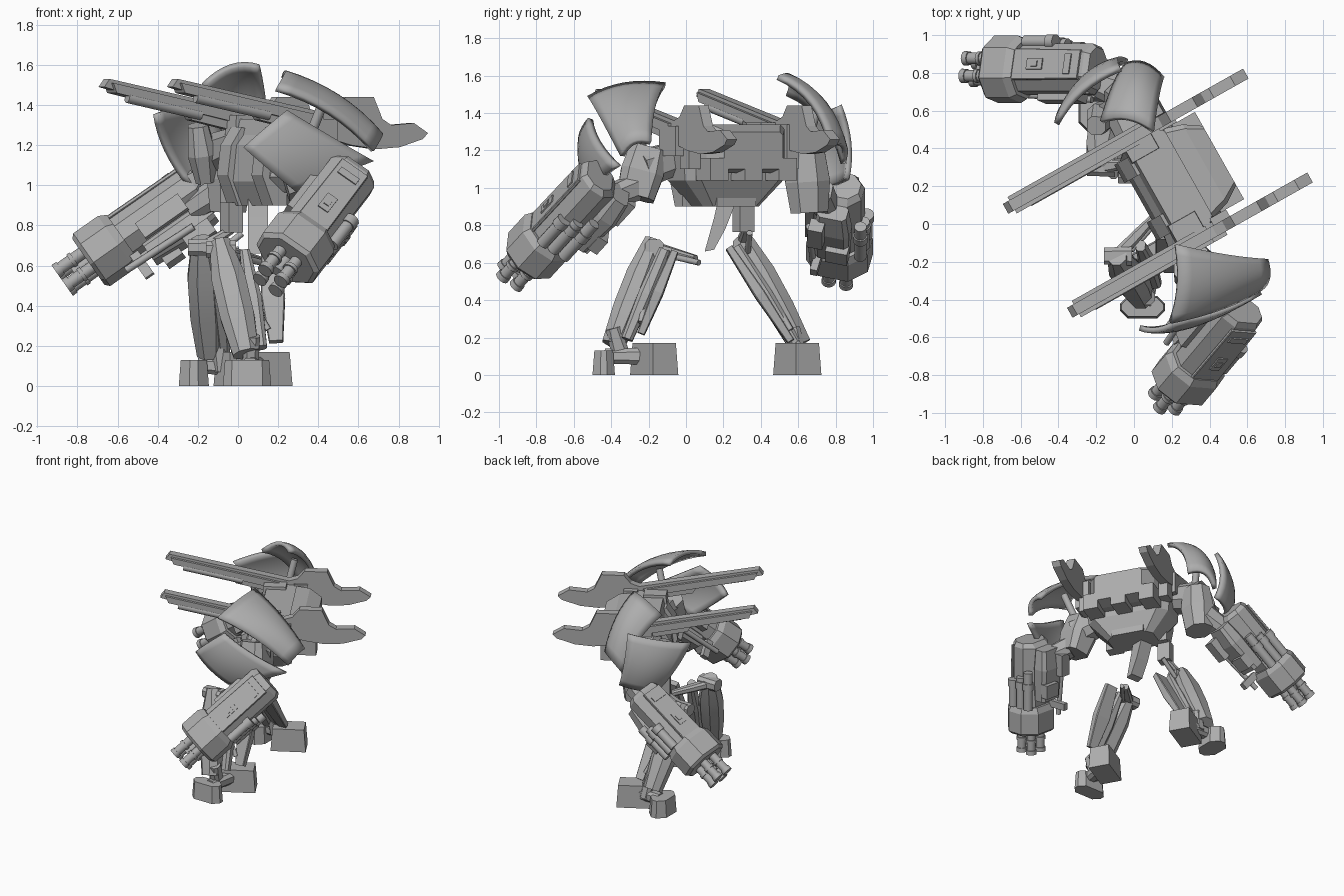
import bpy, bmesh, math
from mathutils import Vector as V, Matrix

if "Cube" in bpy.data.objects:
    bpy.data.objects.remove(bpy.data.objects["Cube"])

grey = bpy.data.materials.new("plain_grey")
grey.use_nodes = True
GREY = (0.42, 0.42, 0.42, 1)
grey.diffuse_color = GREY
grey.node_tree.nodes["Principled BSDF"].inputs["Base Color"].default_value = GREY


def finish(name, bm, smooth=False, solid=0):
    bmesh.ops.recalc_face_normals(bm, faces=bm.faces)
    me = bpy.data.meshes.new(name)
    bm.to_mesh(me)
    bm.free()
    me.materials.append(grey)
    ob = bpy.data.objects.new(name, me)
    bpy.context.collection.objects.link(ob)
    if solid:
        mod = ob.modifiers.new("thickness", "SOLIDIFY")
        mod.thickness, mod.offset = solid, 0
    if smooth:
        bpy.ops.object.select_all(action="DESELECT")
        ob.select_set(True)
        bpy.context.view_layer.objects.active = ob
        bpy.ops.object.shade_smooth_by_angle(angle=math.radians(35))


def frame(origin, direction, up):
    x = V(direction).normalized()
    y = V(up).cross(x).normalized()
    z = x.cross(y)
    m = Matrix((x, y, z)).transposed().to_4x4()
    m.translation = V(origin)
    return m


def loft(name, m, sections, c=0.25, smooth=False):
    """Chamfered box sections (x, width, height, z shift) joined along local x."""
    bm = bmesh.new()
    rings = []
    for x, w, h, dz in sections:
        k, a, b = c * min(w, h), w / 2, h / 2
        pts = [(a, b - k), (a - k, b), (k - a, b), (-a, b - k),
               (-a, k - b), (k - a, -b), (a - k, -b), (a, k - b)]
        rings.append([bm.verts.new(m @ V((x, p, q + dz))) for p, q in pts])
    for r, s in zip(rings, rings[1:]):
        for i in range(8):
            j = (i + 1) % 8
            bm.faces.new((r[i], r[j], s[j], s[i]))
    bm.faces.new(rings[0])
    bm.faces.new(rings[-1])
    finish(name, bm, smooth)


def beam(name, p, q, sizes, up=(0, 0, 1), c=0.25, smooth=False):
    d = V(q) - V(p)
    n = len(sizes) - 1
    loft(name, frame(p, d, up),
         [(d.length * i / n, w, h, 0) for i, (w, h) in enumerate(sizes)], c, smooth)


def tube(name, p, q, r, r2=None):
    p, q = V(p), V(q)
    bm = bmesh.new()
    bmesh.ops.create_cone(bm, cap_ends=True, segments=14, radius1=r, radius2=r2 or r,
                          depth=(q - p).length)
    rot = (q - p).to_track_quat("Z", "Y").to_matrix().to_4x4()
    bm.transform(Matrix.Translation((p + q) / 2) @ rot)
    finish(name, bm, True)


def box(name, m, centre, size, taper=1):
    """Box whose top is scaled by taper."""
    bm = bmesh.new()
    bmesh.ops.create_cube(bm, size=1)
    for v in bm.verts:
        f = taper if v.co.z > 0 else 1
        v.co = m @ (V(centre) + V((v.co.x * size[0] * f, v.co.y * size[1] * f, v.co.z * size[2])))
    finish(name, bm)


def prism(name, m, profile, y0, y1):
    """Profile in local x, z extruded across local y."""
    bm = bmesh.new()
    a, b = ([bm.verts.new(m @ V((x, y, z))) for x, z in profile] for y in (y0, y1))
    bm.faces.new(a)
    bm.faces.new(b)
    for i in range(len(a)):
        j = (i + 1) % len(a)
        bm.faces.new((a[i], a[j], b[j], b[i]))
    finish(name, bm)


def shell(name, corners, bulge, n=8, thick=0.03):
    """Curved armour plate on four corners."""
    a, b, c, d = map(V, corners)
    bm = bmesh.new()
    grid = []
    for i in range(n + 1):
        u = i / n
        row = []
        for j in range(n + 1):
            w = j / n
            arch = 2 * u * (1 - u) + 2 * w * (1 - w)
            row.append(bm.verts.new(a.lerp(b, u).lerp(d.lerp(c, u), w) + V(bulge) * arch))
        grid.append(row)
    for i in range(n):
        for j in range(n):
            bm.faces.new((grid[i][j], grid[i + 1][j], grid[i + 1][j + 1], grid[i][j + 1]))
    finish(name, bm, True, thick)


# Arm cannon: body, collar, four barrels, side tubes and inner frame
def cannon(side, origin, tip, up, s):
    m = frame(origin, V(tip) - V(origin), up)
    n = side + "_cannon_"
    loft(n + "body", m, [(-0.05, 0.22, 0.16, 0.01), (-0.02, 0.26, 0.21, 0), (0.46, 0.26, 0.21, 0)], 0.3)
    loft(n + "collar", m, [(0.42, 0.3, 0.25, 0), (0.46, 0.34, 0.29, 0), (0.61, 0.34, 0.29, 0),
                           (0.63, 0.3, 0.25, 0)], 0.3)
    loft(n + "top_plate", m, [(0, 0.16, 0.02, 0.107), (0.42, 0.17, 0.02, 0.11)], 0.2)
    box(n + "window", m, (0.28, 0, 0.122), (0.1, 0.06, 0.008))
    box(n + "window_bar", m, (0.28, 0, 0.127), (0.04, 0.03, 0.01))
    box(n + "rear_window", m, (0.07, 0, 0.12), (0.04, 0.11, 0.01))
    for y in (-0.048, 0.048):
        for z in (-0.045, 0.045):
            at = lambda x: m @ V((x, y, z))
            tube(n + "barrel", at(0.6), at(0.78), 0.031)
            tube(n + "barrel_ring", at(0.68), at(0.7), 0.038)
            tube(n + "muzzle", at(0.76), at(0.79), 0.037, 0.039)
    tube(n + "hub", m @ V((0.6, 0, 0)), m @ V((0.72, 0, 0)), 0.03)
    for i, z in enumerate((-0.1, -0.03, 0.04)):
        at = lambda x: m @ V((x, s * 0.14, z))
        tube(n + "side_tube", at(0.14 + 0.05 * i), at(0.42), 0.033)
        tube(n + "side_cap", at(0.22), at(0.27), 0.04)
    # Forearm frame under the cannon
    loft(n + "frame", m, [(-0.02, 0.16, 0.1, -0.15), (0.12, 0.2, 0.12, -0.16),
                          (0.36, 0.18, 0.1, -0.15)], 0.2)
    box(n + "frame_block", m, (0.1, -s * 0.07, -0.23), (0.16, 0.08, 0.08))
    box(n + "frame_block", m, (0.27, s * 0.04, -0.215), (0.1, 0.12, 0.06))
    box(n + "side_block", m, (0.2, -s * 0.14, -0.06), (0.26, 0.05, 0.09))
    box(n + "strut", m, (0.42, -s * 0.08, -0.19), (0.05, 0.04, 0.14))
    tube(n + "piston", m @ V((0.1, -s * 0.12, -0.19)), m @ V((0.5, -s * 0.1, -0.17)), 0.018)


cannon("left", (0.55, -0.48, 1.03), (0.18, -0.92, 0.55), (0.4, -0.65, 0.65), 1)
cannon("right", (-0.23, 0.82, 0.98), (-0.87, 0.82, 0.53), (-0.3, 0.2, 0.8), -1)

# Body frame: local x to the back, local y to its right
BACK = V((0.87, 0.49, 0)).normalized()
body = frame((0.2, 0.22, 0), BACK, (0, 0, 1))

# Shoulder blades with raised block and swept tail
blade = [(0, 1.49), (0.03, 1.53), (0.88, 1.36), (0.94, 1.38), (0.99, 1.44), (1.15, 1.44),
         (1.2, 1.33), (1.25, 1.3), (1.38, 1.31), (1.46, 1.26), (1.43, 1.23), (1.3, 1.19),
         (1.17, 1.18), (1.02, 1.2), (0.8, 1.26), (0.5, 1.325), (0.48, 1.36)]
for name, o in (("left", (-0.34, -0.47, 0)), ("right", (-0.68, 0.08, 0))):
    m = frame(o, BACK, (0, 0, 1))
    prism(name + "_blade", m, blade, -0.03, 0.03)
    slope = [(0.04, 1.51), (0.85, 1.345), (0.85, 1.29), (0.06, 1.46)]
    prism(name + "_blade_rail", m, slope, -0.05, 0.05)
    tube(name + "_blade_barrel", m @ V((0.13, -0.03, 1.435)), m @ V((0.55, -0.03, 1.35)), 0.025)
    box(name + "_blade_mount", m, (0.84, 0, 1.25), (0.18, 0.1, 0.16))

# Torso: stacked tapered sections, chest, collar blocks
up_body = body @ Matrix.Rotation(-math.pi / 2, 4, "Y")
loft("torso", up_body, [(0.9, 0.34, 0.2, 0.02), (1.04, 0.6, 0.32, 0.02),
                        (1.18, 0.64, 0.3, 0.0), (1.33, 0.58, 0.22, 0)], 0.2)
waist = [(-0.14, 0.9), (-0.19, 1.02), (-0.17, 1.2), (-0.1, 1.29), (0.1, 1.29), (0.1, 0.9)]
prism("chest", body, waist, -0.12, 0.12)
brace = [(-0.14, 1.29), (-0.2, 1.2), (-0.22, 1.05), (-0.16, 0.9), (-0.08, 0.9), (-0.08, 1.27)]
loft("backpack", body, [(0.1, 0.54, 0.26, 1.21), (0.2, 0.48, 0.26, 1.21), (0.29, 0.36, 0.2, 1.2)], 0.1)
for y in (-0.21, 0, 0.21):
    box("back_block", body, (0.21, y, 1.1), (0.16, 0.11, 0.12))
for s in (-1, 1):
    prism("chest_brace", body, brace, s * 0.12, s * 0.23)
    box("collar_block", body, (-0.05, s * 0.24, 1.24), (0.2, 0.12, 0.22), 0.8)
    box("back_post", body, (0.13, s * 0.3, 1.22), (0.1, 0.07, 0.24))

# Pelvis: hanging flap and hip link
flap = [(0.28, 0.96), (0.17, 0.93), (0.15, 0.84), (0.1, 0.66), (0.15, 0.67), (0.21, 0.78), (0.25, 0.88)]
prism("hip_flap", frame((0.1, 0, 0), (0, 1, 0), (0, 0, 1)), flap, -0.05, 0.05)
box("pelvis", body, (-0.16, 0.19, 0.84), (0.08, 0.09, 0.15))

# Shoulder joints, upper arms and curved armour
beam("left_shoulder", (0.22, 0.0, 1.18), (0.33, -0.24, 1.1), [(0.16, 0.16), (0.2, 0.2)])
beam("left_upper_arm", (0.3, -0.2, 1.21), (0.34, -0.27, 0.95), [(0.2, 0.18), (0.23, 0.21), (0.2, 0.17)], (1, 0, 0), 0.2)
beam("left_elbow", (0.36, -0.28, 1.0), (0.45, -0.43, 0.94), [(0.14, 0.14), (0.13, 0.12)])
beam("right_shoulder", (0.02, 0.42, 1.2), (-0.08, 0.66, 1.15), [(0.18, 0.18), (0.22, 0.22)])
beam("right_upper_arm", (-0.04, 0.64, 1.2), (-0.05, 0.66, 0.87), [(0.2, 0.18), (0.24, 0.22), (0.2, 0.18)], (1, 0, 0), 0.3)
beam("right_elbow", (-0.07, 0.7, 0.98), (-0.23, 0.76, 0.88), [(0.17, 0.15), (0.13, 0.12)])
beam("right_shoulder_block", (-0.2, 0.52, 1.3), (-0.16, 0.6, 1.02), [(0.1, 0.1), (0.15, 0.14), (0.1, 0.1)], (1, 0, 0))
shell("left_shoulder_pad", [(0.19, -0.52, 1.48), (0.22, -0.11, 1.55), (0.7, -0.19, 1.24), (0.67, -0.34, 1.17)],
      (0.05, -0.03, 0.07))
shell("left_arm_shield", [(0.03, -0.55, 1.19), (0.24, -0.51, 1.37), (0.67, -0.36, 1.12), (0.29, -0.49, 0.97)],
      (-0.01, -0.06, 0))
shell("right_shoulder_pad", [(-0.17, 0.54, 1.5), (0.1, 0.49, 1.59), (0.15, 0.77, 1.22), (-0.04, 0.84, 1.13)],
      (0.0, 0.08, 0.09))
shell("right_arm_shield", [(-0.41, 0.53, 1.35), (-0.07, 0.82, 1.44), (-0.03, 0.86, 1.05), (-0.24, 0.7, 1.0)],
      (-0.06, 0.06, 0))
tube("left_pad_rod", (0.32, -0.22, 1.15), (0.42, -0.27, 1.4), 0.025)
tube("right_pad_rod", (-0.03, 0.62, 1.15), (0, 0.7, 1.42), 0.025)


# Legs: thigh link, knee, smooth shin, calf blades and ankle
def leg(side, hip, knee, ankle, calf_top, calf_end):
    n = side + "_"
    hip, knee, ankle, up = V(hip), V(knee), V(ankle), (0, 1, 0)
    off = V((0.05, 0.02, -0.02))
    beam(n + "thigh", hip, knee, [(0.04, 0.04), (0.06, 0.05), (0.07, 0.06)])
    tube(n + "thigh_rod", hip + off, knee + off * 1.5, 0.016)
    beam(n + "knee", knee - V((0.07, 0, 0)), knee + V((0.08, 0, 0)), [(0.09, 0.08), (0.1, 0.09)])
    beam(n + "shin", knee + V((0, 0, 0.04)), ankle,
         [(0.1, 0.1), (0.17, 0.15), (0.17, 0.15), (0.13, 0.12)], up, 0.3, True)
    beam(n + "calf_blade", calf_top, calf_end, [(0.09, 0.04), (0.12, 0.06), (0.07, 0.04)], up, 0.1)
    mid = (V(calf_top) + knee) / 2
    beam(n + "calf", mid, (V(calf_end) + ankle) / 2, [(0.05, 0.06), (0.09, 0.08), (0.06, 0.06)], up)
    tube(n + "calf_rod", knee, V(calf_end) + V((-0.04, 0, 0.06)), 0.016)


leg("left", (0.12, 0.05, 0.62), (-0.09, -0.17, 0.68), (0.04, -0.39, 0.16), (0.16, -0.06, 0.66), (0.19, -0.24, 0.22))
leg("right", (-0.03, 0.32, 0.78), (-0.18, 0.3, 0.69), (-0.14, 0.61, 0.16), (-0.04, 0.23, 0.68), (0, 0.56, 0.18))

# Feet: heel blocks turned with the body, toes and ankle links
for side, at in (("left", (0.125, -0.17, 0.085)), ("right", (0.025, 0.595, 0.085))):
    box(side + "_heel", frame(at, BACK, (0, 0, 1)), (0, 0, 0), (0.25, 0.155, 0.17), 0.9)
beam("left_foot_link", (0.06, -0.43, 0.1), (0.1, -0.2, 0.1), [(0.08, 0.08), (0.09, 0.09)])
beam("right_foot_link", (-0.2, 0.6, 0.1), (0, 0.6, 0.1), [(0.08, 0.08), (0.08, 0.09)])
loft("left_toe", frame((0.045, -0.44, 0), (0, 0, 1), (0, 1, 0)),
     [(0, 0.24, 0.12, 0), (0.13, 0.22, 0.1, 0)], 0.35, True)
loft("right_toe", frame((-0.22, 0.6, 0), (0, 0, 1), (1, 0, 0)),
     [(0, 0.23, 0.15, 0), (0.13, 0.21, 0.13, 0)], 0.35, True)
beam("left_ankle", (0.07, -0.39, 0.25), (0.06, -0.34, 0.08), [(0.08, 0.08), (0.1, 0.08)], (1, 0, 0))
beam("right_ankle", (-0.1, 0.57, 0.25), (-0.08, 0.6, 0.08), [(0.08, 0.08), (0.1, 0.08)], (1, 0, 0))
